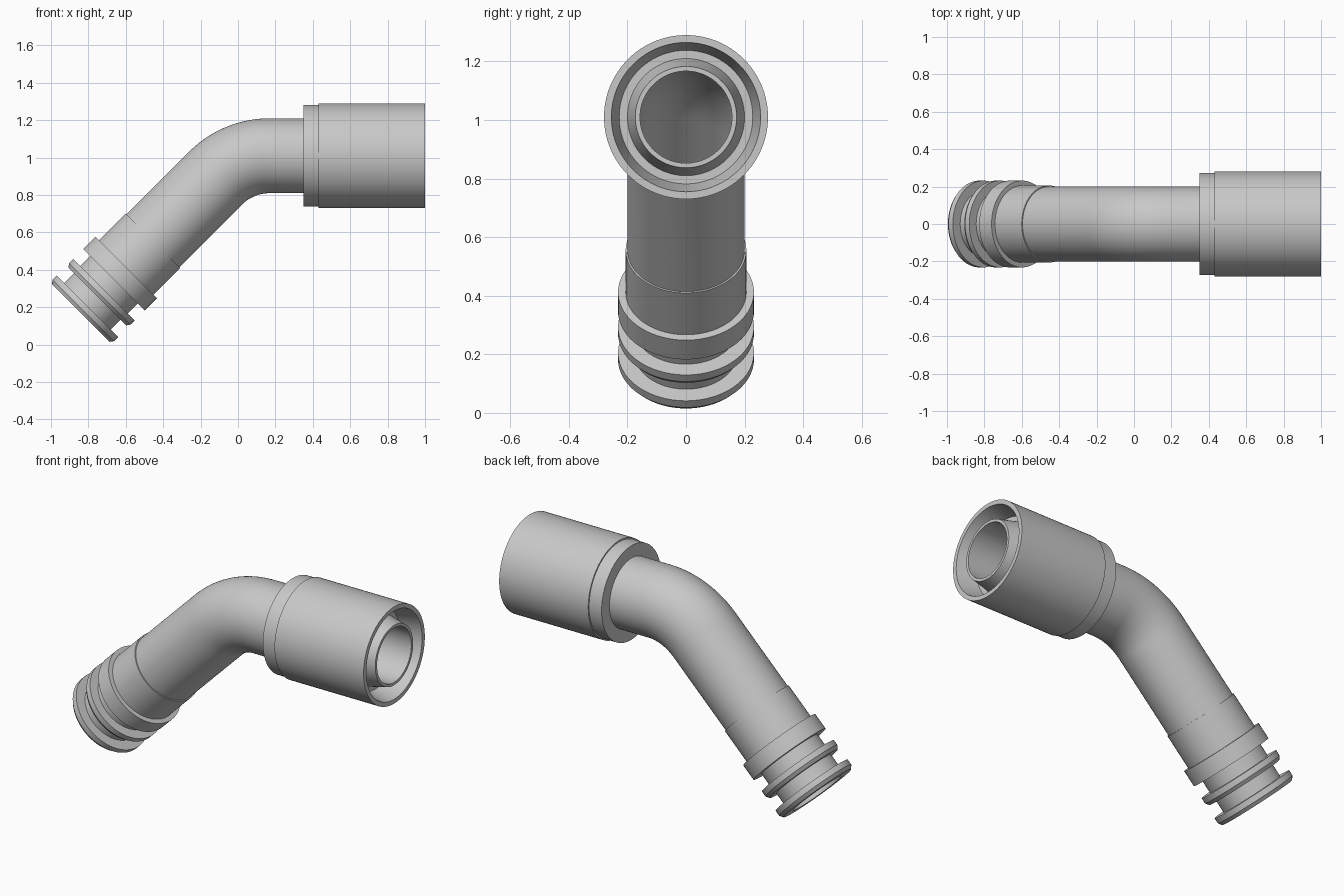
import bpy, bmesh
from math import sin, cos, tan, pi, radians
from mathutils import Matrix, Vector

cube = bpy.data.objects.get("Cube")
if cube:
    bpy.data.objects.remove(cube, do_unlink=True)

SIDES = 96
AXIS_Z = 1.01
OUTER, BORE = 0.20, 0.157
BEND = radians(45)
CORNER = Vector((0, 0, AXIS_Z))
DOWN = Vector((-cos(BEND), 0, -sin(BEND)))

metal = bpy.data.materials.new("light grey metal")
metal.use_nodes = True
grey = (0.58, 0.58, 0.58, 1)
metal.diffuse_color = grey
bsdf = metal.node_tree.nodes["Principled BSDF"]
bsdf.inputs["Base Color"].default_value = grey
bsdf.inputs["Roughness"].default_value = 0.5


def add_ring(bm, centre, direction, radius):
    """Circle of vertices square to a direction lying in the xz plane."""
    side = Vector((0, 1, 0))
    up = direction.cross(side)
    return [bm.verts.new(centre + radius * (cos(a) * side + sin(a) * up))
            for a in (2 * pi * i / SIDES for i in range(SIDES))]


def skin(bm, rings):
    for a, b in zip(rings, rings[1:]):
        for i in range(SIDES):
            j = (i + 1) % SIDES
            bm.faces.new((a[i], a[j], b[j], b[i]))


def finish(name, bm):
    mesh = bpy.data.meshes.new(name)
    bm.to_mesh(mesh)
    bm.free()
    obj = bpy.data.objects.new(name, mesh)
    bpy.context.collection.objects.link(obj)
    mesh.materials.append(metal)
    bpy.ops.object.select_all(action='DESELECT')
    obj.select_set(True)
    bpy.context.view_layer.objects.active = obj
    bpy.ops.object.shade_smooth_by_angle(angle=radians(11))


def turned(name, direction, profile):
    """Revolve (distance, radius) points about a line from the bend corner."""
    bm = bmesh.new()
    skin(bm, [add_ring(bm, CORNER + direction * d, direction, r) for d, r in profile])
    bmesh.ops.recalc_face_normals(bm, faces=bm.faces)
    finish(name, bm)


# Socket coupling with a tapered nose inside a flared recess
SOCKET = 0.35
turned("socket_coupling", Vector((1, 0, 0)), [
    (SOCKET, OUTER), (SOCKET, 0.272), (0.43, 0.272), (0.43, 0.28),
    (1.0, 0.28), (1.0, 0.255), (0.88, 0.228), (0.88, OUTER),
    (1.0, 0.173), (1.0, BORE), (SOCKET, BORE)])

# Ribbed hose end with collar and two beads
SPOUT = 0.643
turned("ribbed_hose_end", DOWN, [
    (SPOUT, OUTER), (SPOUT, 0.206), (0.845, 0.206), (0.845, 0.232),
    (0.938, 0.232), (0.938, 0.18), (1.013, 0.18), (1.013, 0.232),
    (1.045, 0.232), (1.065, 0.218), (1.065, 0.176), (1.138, 0.176),
    (1.138, 0.232), (1.17, 0.232), (1.19, 0.217), (1.19, BORE),
    (SPOUT, BORE)])

# Bent pipe: straight run, arc, sloping run
BEND_R = 0.41
start = BEND_R * tan(BEND / 2)
hub = Vector((start, 0, AXIS_Z - BEND_R))
path = [(Vector((SOCKET, 0, AXIS_Z)), Vector((-1, 0, 0)))]
STEPS = 24
for k in range(STEPS + 1):
    t = BEND * k / STEPS
    path.append((hub + BEND_R * Vector((-sin(t), 0, cos(t))),
                 Vector((-cos(t), 0, -sin(t)))))
path.append((CORNER + DOWN * SPOUT, DOWN))

bm = bmesh.new()
for radius, route in ((OUTER, path), (BORE, path[::-1])):
    skin(bm, [add_ring(bm, c, d, radius) for c, d in route])
bm.normal_update()
# Outer wall must face away from the axis
probe = bm.faces[:][0]
away = probe.calc_center_median() - CORNER
away.x = 0
if probe.normal.dot(away) < 0:
    bmesh.ops.reverse_faces(bm, faces=bm.faces)
finish("bent_pipe", bm)
